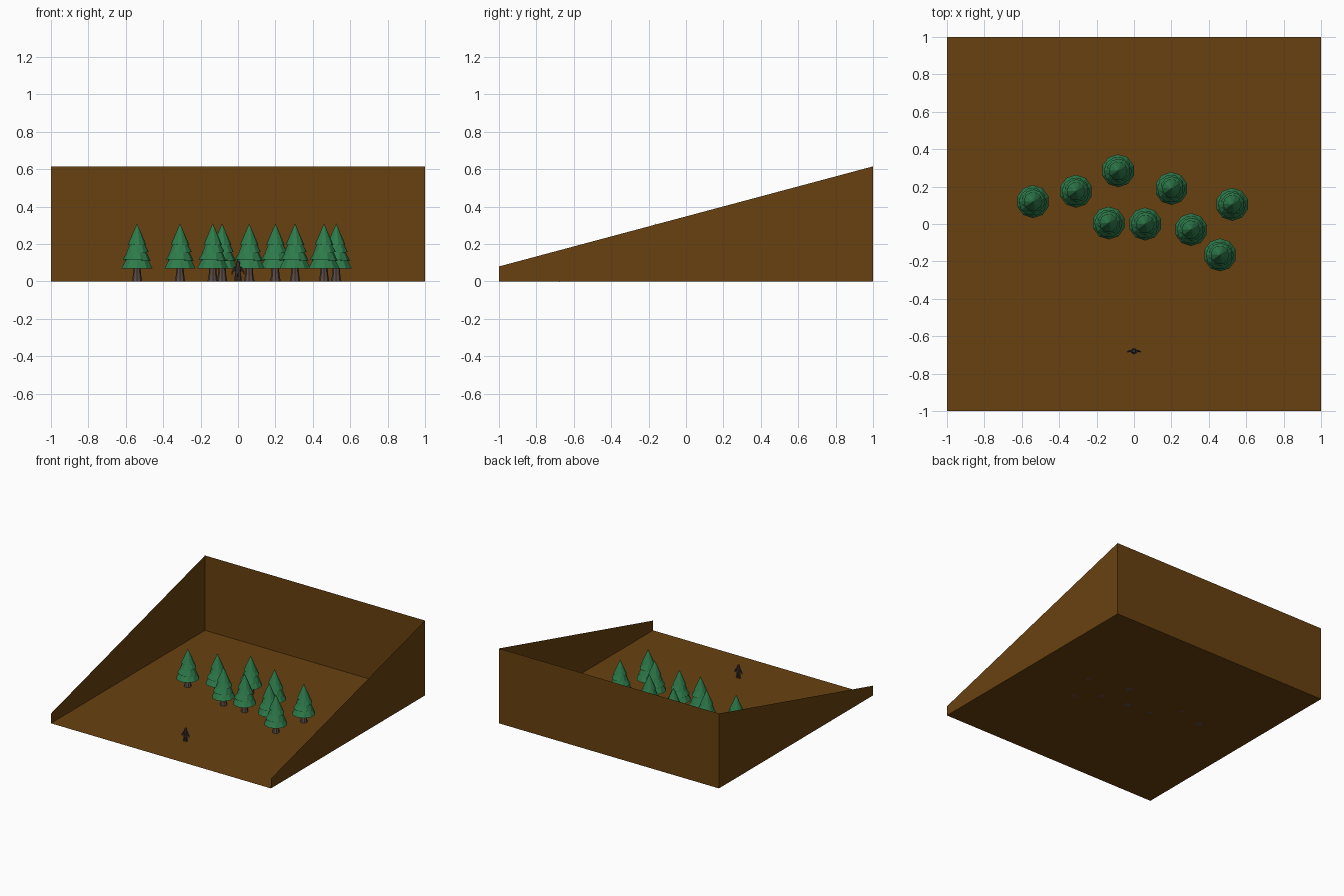
import bpy, bmesh, math
from mathutils import Matrix, Vector

cube = bpy.data.objects.get("Cube")
if cube:
    bpy.data.objects.remove(cube, do_unlink=True)


def material(name, r, g, b):
    m = bpy.data.materials.new(name)
    m.use_nodes = True
    m.diffuse_color = (r, g, b, 1)
    m.node_tree.nodes["Principled BSDF"].inputs["Base Color"].default_value = (r, g, b, 1)
    return m


EARTH = material("earth_brown", 0.138, 0.053, 0.005)
LEAF = material("pine_green", 0.027, 0.2, 0.07)
BARK = material("bark_grey_brown", 0.105, 0.07, 0.058)
CLOTH = material("dark_cloth", 0.05, 0.042, 0.042)
SKIN = material("ruddy_skin", 0.13, 0.05, 0.035)


def finish(name, bm, mats):
    mesh = bpy.data.meshes.new(name)
    bm.to_mesh(mesh)
    bm.free()
    for m in mats:
        mesh.materials.append(m)
    obj = bpy.data.objects.new(name, mesh)
    bpy.context.collection.objects.link(obj)
    return obj


def cone(bm, a, b, r1, r2, sides, mat=0, tilt=(0, 0), turn=0):
    """Tapered round piece running from point a to point b."""
    a, b = Vector(a), Vector(b)
    d = b - a
    pose = (Matrix.Translation((a + b) / 2) @ d.to_track_quat("Z", "Y").to_matrix().to_4x4()
            @ Matrix.Rotation(tilt[0], 4, "X") @ Matrix.Rotation(tilt[1], 4, "Y")
            @ Matrix.Rotation(turn, 4, "Z"))
    made = bmesh.ops.create_cone(bm, cap_ends=True, segments=sides, radius1=r1,
                                 radius2=r2, depth=d.length, matrix=pose)
    for f in {f for v in made["verts"] for f in v.link_faces}:
        f.material_index = mat


# Tray of ground: floor, back wall and two sloping side walls, open at the front
bm = bmesh.new()
low, high = 0.08, 0.615
base = [bm.verts.new((x, y, 0)) for x, y in ((-1, -1), (1, -1), (1, 1), (-1, 1))]
rim = [bm.verts.new((v.co.x, v.co.y, low if v.co.y < 0 else high)) for v in base]
bm.faces.new(base)
for i in (1, 2, 3):
    j = (i + 1) % 4
    bm.faces.new((base[i], base[j], rim[j], rim[i]))
finish("ground_tray", bm, [EARTH])

# One pine: flared trunk and four faceted, slightly tilted skirts
bm = bmesh.new()
cone(bm, (0, 0, 0), (0, 0, 0.04), 0.028, 0.021, 8, 1)
cone(bm, (0, 0, 0.04), (0, 0, 0.1), 0.021, 0.018, 8, 1)
TIERS = [(0.068, 0.17, 0.088, 0.034), (0.112, 0.205, 0.075, 0.027),
         (0.155, 0.245, 0.062, 0.019), (0.195, 0.31, 0.05, 0)]
for i, (z0, z1, r0, r1) in enumerate(TIERS):
    lean = 0.05 * math.sin(2.3 * i) if 0 < i < 3 else 0
    cone(bm, (0, 0, z0), (0, 0, z1), r0, r1, 10, 0, (lean, -lean), 0.3 * i)
pine = finish("pine_1", bm, [LEAF, BARK])

# The grove
SPOTS = [(-0.54, 0.12), (-0.31, 0.175), (-0.085, 0.285), (0.2, 0.19), (-0.135, 0.005),
         (0.06, 0), (0.305, -0.03), (0.525, 0.105), (0.46, -0.165)]
pine.location = (*SPOTS[0], 0)
for i, spot in enumerate(SPOTS[1:], 2):
    tree = bpy.data.objects.new(f"pine_{i}", pine.data)
    tree.location = (*spot, 0)
    bpy.context.collection.objects.link(tree)

# Small standing figure with arms held away from the body
bm = bmesh.new()
cone(bm, (0, 0, 0.04), (0, 0, 0.079), 0.014, 0.017, 8)
for s in (-1, 1):
    cone(bm, (s * 0.011, 0, 0), (s * 0.008, 0, 0.045), 0.007, 0.009, 6)
    cone(bm, (s * 0.011, -0.011, 0.004), (s * 0.011, 0.007, 0.004), 0.005, 0.006, 6)
    cone(bm, (s * 0.014, 0, 0.075), (s * 0.029, 0, 0.052), 0.007, 0.005, 6)
    cone(bm, (s * 0.029, 0, 0.052), (s * 0.033, -0.003, 0.038), 0.005, 0.004, 6, 1)
cone(bm, (0, 0, 0.078), (0, 0, 0.096), 0.01, 0.011, 8, 1)
cone(bm, (0, 0, 0.096), (0, 0, 0.108), 0.013, 0.007, 8)
figure = finish("figure", bm, [CLOTH, SKIN])
figure.location = (0, -0.68, 0)
